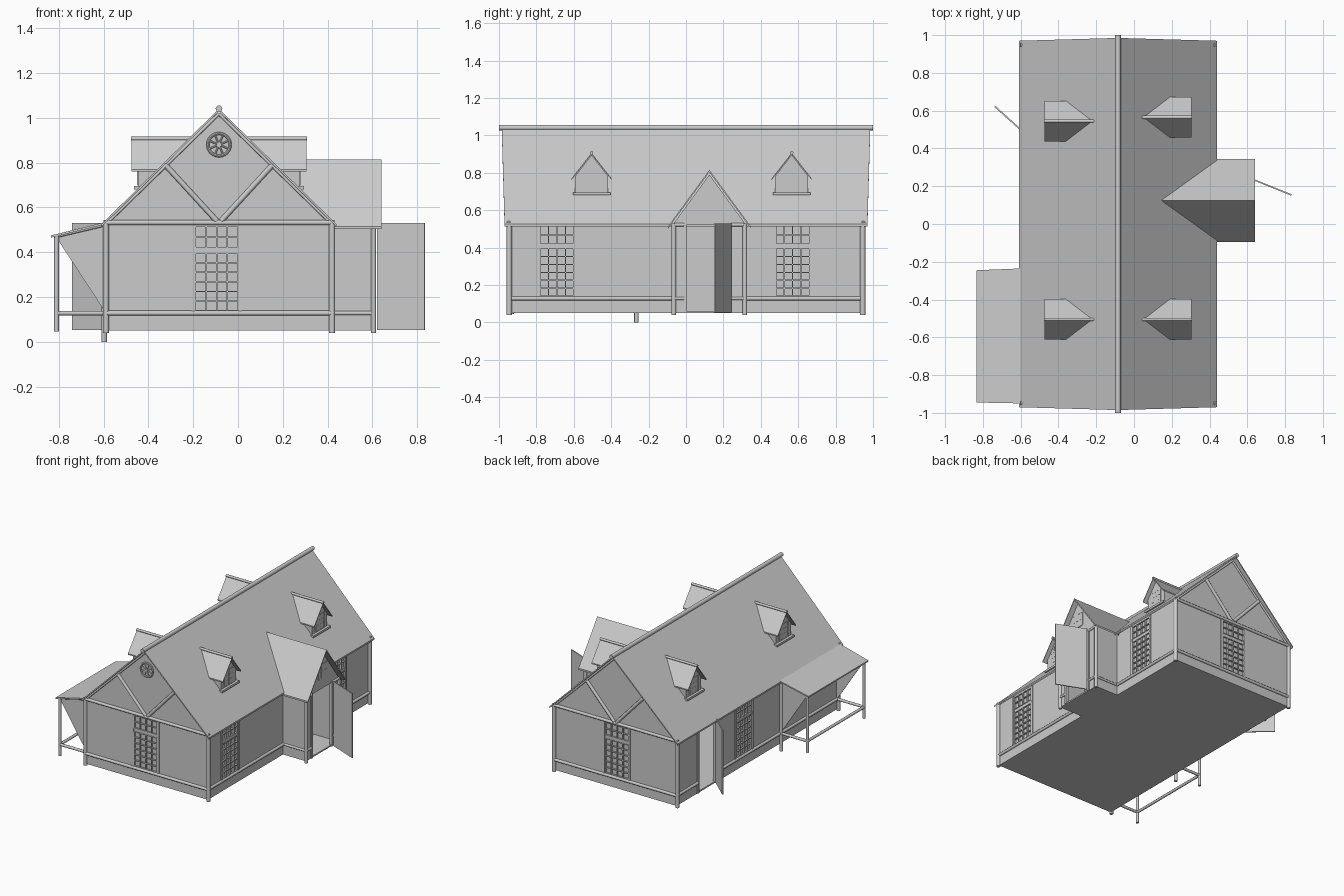
import bpy, bmesh, math
from mathutils import Vector

if "Cube" in bpy.data.objects:
    bpy.data.objects.remove(bpy.data.objects["Cube"])

RX, RZ = -0.085, 1.04           # main ridge
SLOPE = 0.981


def prism(name, pts, vec):
    """Polygon extruded along a vector."""
    bm = bmesh.new()
    f = bm.faces.new([bm.verts.new(p) for p in pts])
    g = bmesh.ops.extrude_face_region(bm, geom=[f], use_keep_orig=True)
    vs = [v for v in g['geom'] if isinstance(v, bmesh.types.BMVert)]
    bmesh.ops.translate(bm, verts=vs, vec=vec)
    bmesh.ops.recalc_face_normals(bm, faces=bm.faces)
    me = bpy.data.meshes.new(name)
    bm.to_mesh(me)
    bm.free()
    ob = bpy.data.objects.new(name, me)
    bpy.context.collection.objects.link(ob)
    return ob


def box(name, a, b):
    (x0, x1), (y0, y1), (z0, z1) = [sorted(t) for t in zip(a, b)]
    return prism(name, [(x0, y0, z0), (x1, y0, z0), (x1, y1, z0), (x0, y1, z0)], (0, 0, z1 - z0))


def rod(name, p, q, r=0.011, n=10):
    p, q = Vector(p), Vector(q)
    d = q - p
    bpy.ops.mesh.primitive_cylinder_add(vertices=n, radius=r, depth=d.length, location=(p + q) / 2,
                                        rotation=d.to_track_quat('Z', 'Y').to_euler())
    ob = bpy.context.object
    ob.name = name
    bpy.ops.object.shade_smooth_by_angle(angle=0.7)
    return ob


def cut(ob, cutters):
    """Subtract every cutter, then remove it."""
    for c in cutters:
        m = ob.modifiers.new('cut', 'BOOLEAN')
        m.operation, m.solver, m.object = 'DIFFERENCE', 'EXACT', c
        bpy.context.view_layer.objects.active = ob
        bpy.ops.object.modifier_apply(modifier=m.name)
        bpy.data.objects.remove(c)


def on_wall(axis, face, sign):
    """Map (along, outward, up) to a point on a wall facing an axis."""
    if axis == 'x':
        return lambda u, d, z: (face + sign * d, u, z)
    return lambda u, d, z: (u, face + sign * d, z)


def window(name, P, u0, u1, z0, z1, cols, rows, depth=0.012, w=0.006):
    box(name + '_pane', P(u0, -depth, z0), P(u1, -depth + 0.003, z1))
    for i in range(cols + 1):
        u = u0 + (u1 - u0) * i / cols
        box(name + '_upright', P(u - w / 2, -depth, z0), P(u + w / 2, 0.004, z1))
    for i in range(rows + 1):
        z = z0 + (z1 - z0) * i / rows
        box(name + '_bar', P(u0, -depth, z - w / 2), P(u1, 0.003, z + w / 2))


# House walls, hollow, with the window and door openings
walls = prism('house_walls', [(-0.585, -0.945, 0.05), (0.415, -0.945, 0.05), (0.415, -0.945, 0.53),
                              (RX, -0.945, 1.02), (-0.585, -0.945, 0.53)], (0, 1.89, 0))
holes = [prism('cutter', [(-0.57, -0.93, 0.06), (0.40, -0.93, 0.06), (0.40, -0.93, 0.52),
                          (RX, -0.93, 0.99), (-0.57, -0.93, 0.52)], (0, 1.86, 0)),
         box('cutter', (0.35, -0.05, 0.061), (0.5, 0.30, 0.515)),
         box('cutter', (-0.65, 0.50, 0.061), (-0.5, 0.69, 0.515))]
wins = [('front_window', on_wall('y', -0.945, -1), -0.19, 0.0),
        ('back_window', on_wall('y', 0.945, 1), -0.19, 0.0),
        ('right_window_a', on_wall('x', 0.415, 1), -0.78, -0.60),
        ('right_window_b', on_wall('x', 0.415, 1), 0.48, 0.66),
        ('left_window', on_wall('x', -0.585, -1), 0.07, 0.25)]
for _, P, u0, u1 in wins:
    for z0, z1 in ((0.14, 0.395), (0.42, 0.515)):
        holes.append(box('cutter', P(u0, -0.05, z0), P(u1, 0.05, z1)))
cut(walls, holes)
for name, P, u0, u1 in wins:
    window(name, P, u0, u1, 0.14, 0.395, 4, 6)
    window(name + '_transom', P, u0, u1, 0.42, 0.515, 4, 2)
    for u in (u0 - 0.01, u1 + 0.01):
        box(name + '_post', P(u - 0.008, -0.005, 0.12), P(u + 0.008, 0.006, 0.525))

# Main roof, ridge pole
for s, n in ((1, 'right'), (-1, 'left')):
    e = RX + s * 0.525
    prism('roof_' + n, [(RX, -0.985, RZ), (RX, 0.985, RZ), (e, 0.97, 0.525), (e, -0.97, 0.525)],
          (0, 0, -0.012))
rod('ridge_pole', (RX, -1, 1.041), (RX, 1, 1.041), 0.015, 12)

# Timber frame: posts, beams, gable braces
for x in (-0.59, 0.42):
    for y in (-0.945, 0.945):
        rod('corner_post', (x, y, 0.04), (x, y, 0.53), 0.014)
for y, n in ((-0.948, 'front'), (0.948, 'back')):
    rod(n + '_gable_beam', (-0.60, y, 0.532), (0.43, y, 0.532))
    rod(n + '_sill_beam', (-0.59, y, 0.128), (0.42, y, 0.128))
    for s in (1, -1):
        rod(n + '_gable_brace', (RX + s * 0.01, y, 0.54), (RX + s * 0.235, y, 0.785), 0.012)
        rod(n + '_rake_trim', (RX + s * 0.50, y, 0.53), (RX, y, 1.018), 0.007)
for x, y0, y1 in ((0.418, -0.945, -0.065), (0.418, 0.315, 0.945), (-0.588, -0.945, 0.49), (-0.588, 0.70, 0.945)):
    rod('side_sill_beam', (x, y0, 0.128), (x, y1, 0.128))

# Round wheel window in the front gable
bpy.ops.mesh.primitive_torus_add(location=(RX, -0.948, 0.88), rotation=(math.pi / 2, 0, 0), major_radius=0.05,
                                 minor_radius=0.007, major_segments=24, minor_segments=8)
bpy.context.object.name = 'round_window_rim'
for i in range(4):
    a = math.pi * (i + 0.5) / 4
    dx, dz = 0.05 * math.cos(a), 0.05 * math.sin(a)
    rod('round_window_spoke', (RX - dx, -0.948, 0.88 - dz), (RX + dx, -0.948, 0.88 + dz), 0.004, 6)
rod('round_window_hub', (RX, -0.955, 0.88), (RX, -0.94, 0.88), 0.012)

# Entrance porch: hollow walls with doorway, gabled roof, trim
C = 0.125
porch = prism('entrance_walls', [(0.405, C - 0.19, 0.05), (0.405, C + 0.19, 0.05), (0.405, C + 0.19, 0.53),
                                 (0.405, C, 0.79), (0.405, C - 0.19, 0.53)], (0.20, 0, 0))
cut(porch, [box('cutter', (0.3, C - 0.175, 0.06), (0.59, C + 0.175, 0.52)),
            box('cutter', (0.55, 0.0, 0.0605), (0.7, 0.23, 0.5195))])
for s in (1, -1):
    prism('entrance_roof', [(0.13, C, 0.815), (0.64, C, 0.815), (0.64, C + s * 0.22, 0.515),
                            (0.43, C + s * 0.22, 0.515)], (0, 0, -0.012))
    y = C + s * 0.19
    rod('entrance_corner_post', (0.605, y, 0.04), (0.605, y, 0.53), 0.012)
    rod('entrance_sill_beam', (0.42, y, 0.128), (0.605, y, 0.128), 0.009)
for y0, y1 in ((-0.065, -0.01), (0.24, 0.315)):
    for z in (0.128, 0.522):
        rod('entrance_front_beam', (0.607, y0, z), (0.607, y1, z), 0.009)
for y in (-0.004, 0.236):
    box('door_post', (0.59, y - 0.008, 0.05), (0.612, y + 0.008, 0.53))
window('entrance_gable_window', on_wall('x', 0.606, 1), 0.078, 0.172, 0.60, 0.70, 3, 2, 0.001)

# Open doors
prism('entrance_door', [(0.62, 0.236, 0.052), (0.832, 0.15, 0.052), (0.832, 0.15, 0.53), (0.62, 0.236, 0.53)],
      (0.003, 0.007, 0))
prism('side_door', [(-0.59, 0.485, 0.052), (-0.74, 0.62, 0.052), (-0.74, 0.62, 0.53), (-0.59, 0.485, 0.53)],
      (0.005, 0.006, 0))
for y in (0.492, 0.698):
    box('side_door_post', (-0.592, y - 0.008, 0.05), (-0.575, y + 0.008, 0.53))

# Dormers, two per roof side
for s, ys in ((1, (0.565, -0.505)), (-1, (0.545, -0.505))):
    X = lambda d: RX + s * d
    for y in ys:
        prism('dormer_walls', [(X(0.36), y - 0.088, 0.66), (X(0.36), y + 0.088, 0.66), (X(0.36), y + 0.088, 0.782),
                               (X(0.36), y, 0.895), (X(0.36), y - 0.088, 0.782)], (-s * 0.16, 0, 0))
        for t in (1, -1):
            prism('dormer_roof', [(X(0.13), y, 0.907), (X(0.39), y, 0.907), (X(0.39), y + t * 0.107, 0.77),
                                  (X(0.268), y + t * 0.107, 0.77)], (0, 0, -0.009))
        rod('dormer_ridge_pole', (X(0.125), y, 0.907), (X(0.392), y, 0.907), 0.009)
        box('dormer_sill', (X(0.34), y - 0.1, 0.68), (X(0.38), y + 0.1, 0.695))
        window('dormer_window', on_wall('x', X(0.361), s), y - 0.05, y + 0.05, 0.70, 0.81, 2, 3, 0.001)

# Lean-to on the left: sloping roof, end panels, posts, rails
prism('lean_to_roof', [(-0.59, -0.95, 0.535), (-0.835, -0.945, 0.475), (-0.835, -0.245, 0.475),
                       (-0.59, -0.235, 0.535)], (0, 0, -0.01))
for y in (-0.93, -0.268):
    prism('lean_to_end_panel', [(-0.588, y, 0.525), (-0.815, y, 0.472), (-0.588, y, 0.125)], (0, 0.005, 0))
    rod('lean_to_post', (-0.81, y, 0.045), (-0.81, y, 0.474), 0.011)
    rod('lean_to_end_rail', (-0.81, y, 0.128), (-0.59, y, 0.128), 0.01)
    rod('lean_to_rafter', (-0.82, y, 0.47), (-0.59, y, 0.524), 0.008)
rod('lean_to_long_rail', (-0.81, -0.93, 0.128), (-0.81, -0.268, 0.128), 0.01)
rod('lean_to_top_beam', (-0.81, -0.93, 0.468), (-0.81, -0.268, 0.468), 0.008)
rod('lean_to_inner_post', (-0.597, -0.265, 0.0), (-0.597, -0.265, 0.525), 0.012)
